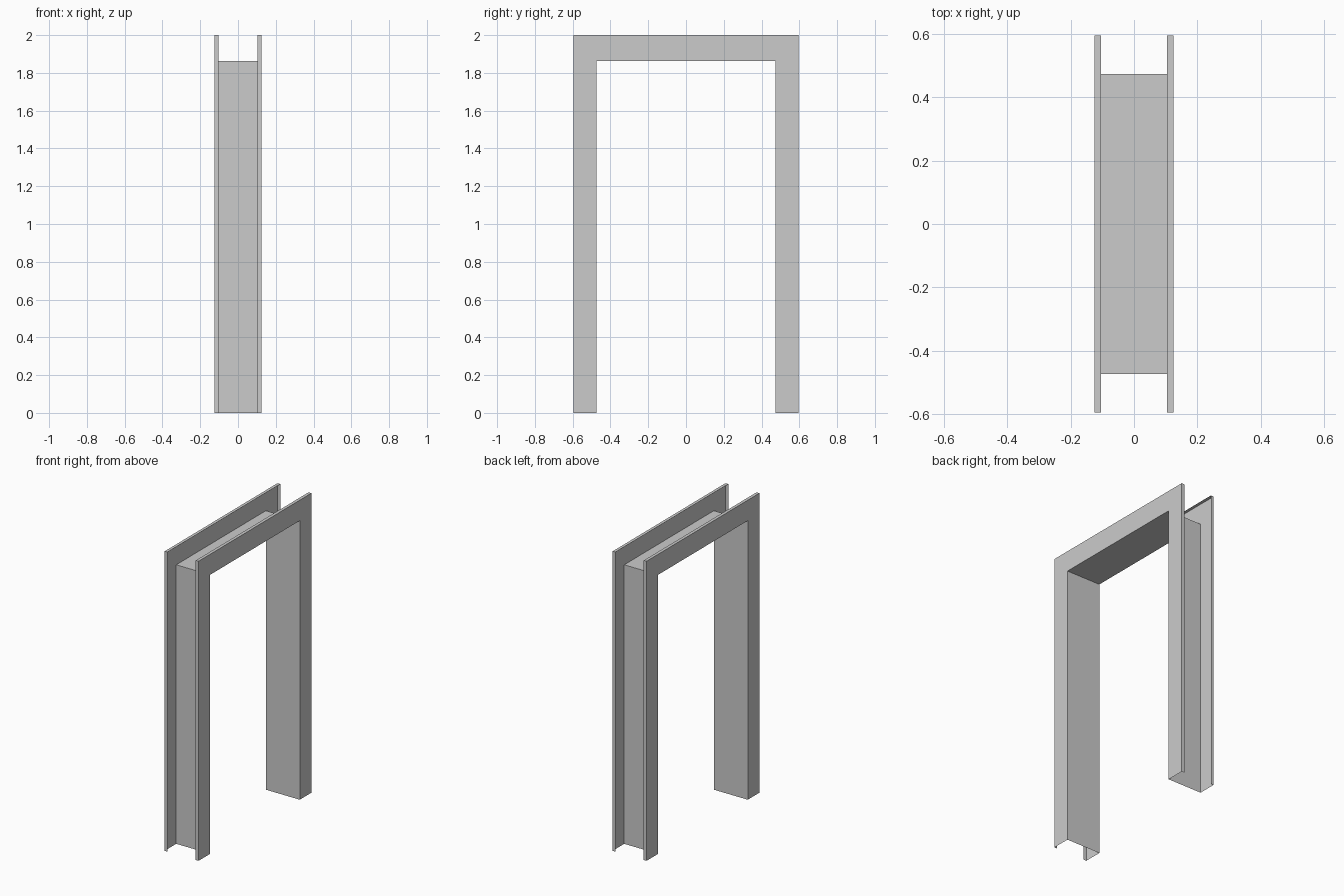
import bpy
import bmesh

cube = bpy.data.objects.get("Cube")
if cube:
    bpy.data.objects.remove(cube, do_unlink=True)

# Single flat colour
grey = bpy.data.materials.new("light_grey_metal")
grey.use_nodes = True
colour = (0.6, 0.6, 0.6, 1.0)
grey.diffuse_color = colour
grey.node_tree.nodes["Principled BSDF"].inputs["Base Color"].default_value = colour

# Overall sizes
HALF_DEPTH, LIP = 0.125, 0.021
INNER_Y, OUTER_Y = 0.473, 0.595
INNER_Z, OUTER_Z = 1.863, 2.0


def path_points(x, outer):
    """Up one jamb, across the head and down the other jamb."""
    y, z = (OUTER_Y, OUTER_Z) if outer else (INNER_Y, INNER_Z)
    return [(x, -y, 0), (x, -y, z), (x, y, z), (x, y, 0)]


# Folded sheet section: return lip, flange, web, flange, return lip
edge = HALF_DEPTH - LIP
section = [(-edge, True), (-HALF_DEPTH, True), (-HALF_DEPTH, False),
           (HALF_DEPTH, False), (HALF_DEPTH, True), (edge, True)]

# Sweep the section along the mitred path
bm = bmesh.new()
rails = [[bm.verts.new(p) for p in path_points(x, outer)] for x, outer in section]
for a, b in zip(rails, rails[1:]):
    for i in range(len(a) - 1):
        bm.faces.new((a[i], a[i + 1], b[i + 1], b[i]))
bmesh.ops.recalc_face_normals(bm, faces=bm.faces)

# Make the web face into the opening
bm.faces.ensure_lookup_table()
head = next(f for f in bm.faces
            if abs(f.normal.z) > 0.9 and f.calc_center_median().z < OUTER_Z - LIP)
if head.normal.z > 0:
    bmesh.ops.reverse_faces(bm, faces=bm.faces)

mesh = bpy.data.meshes.new("door_frame")
bm.to_mesh(mesh)
bm.free()
mesh.materials.append(grey)
frame = bpy.data.objects.new("door_frame", mesh)
bpy.context.collection.objects.link(frame)
